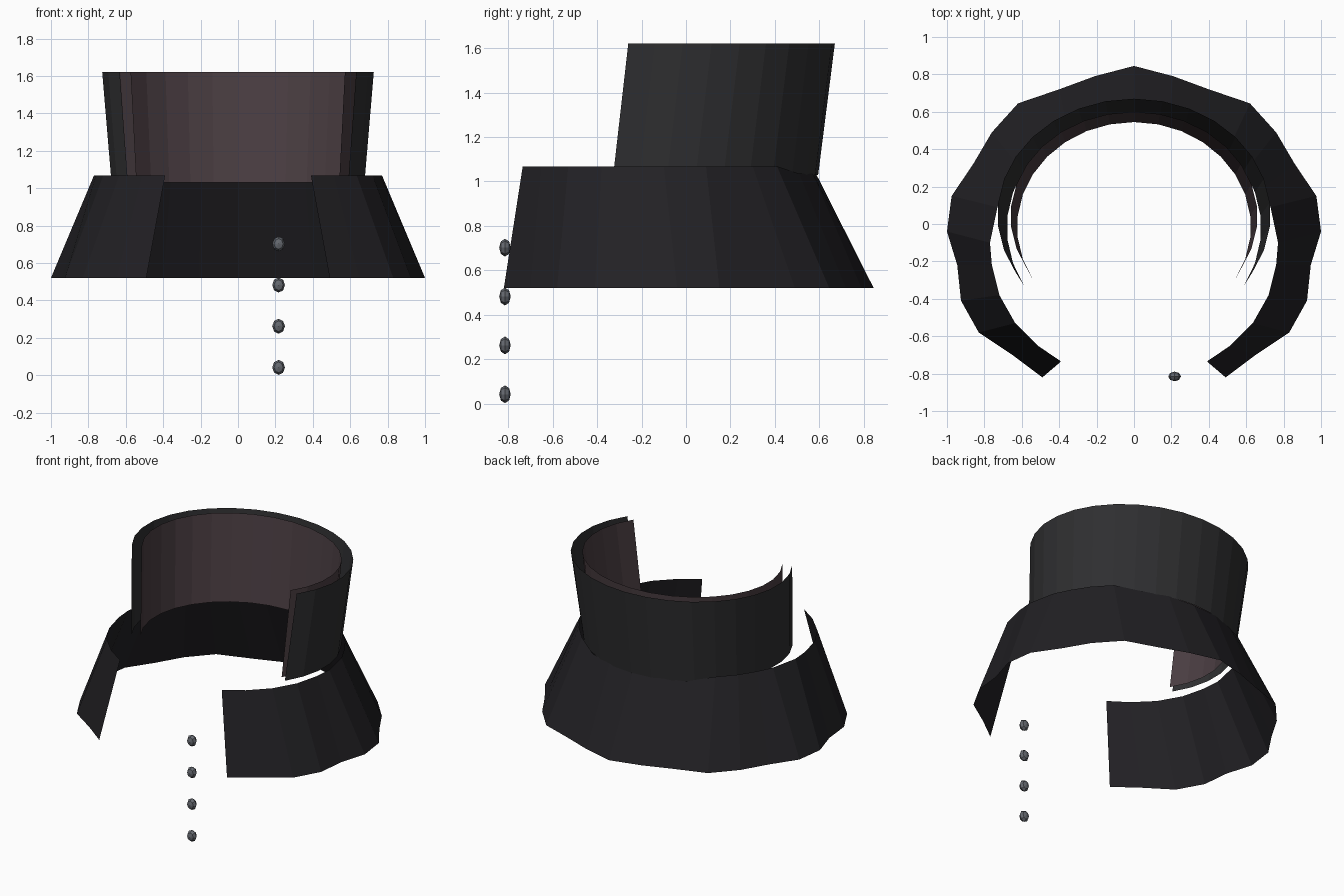
import bpy, bmesh, math
from mathutils import Matrix

if "Cube" in bpy.data.objects:
    bpy.data.objects.remove(bpy.data.objects["Cube"])


def material(name, rgb):
    m = bpy.data.materials.new(name)
    m.diffuse_color = (*rgb, 1)
    m.use_nodes = True
    m.node_tree.nodes["Principled BSDF"].inputs["Base Color"].default_value = m.diffuse_color
    return m


def add_object(name, bm, mat):
    mesh = bpy.data.meshes.new(name)
    bm.to_mesh(mesh)
    bm.free()
    mesh.materials.append(mat)
    ob = bpy.data.objects.new(name, mesh)
    bpy.context.collection.objects.link(ob)
    return ob


def strip(name, lower, upper, mat, inward=False):
    """Open sheet between two rows of points running left to right round the back."""
    bm = bmesh.new()
    a = [bm.verts.new(p) for p in lower]
    b = [bm.verts.new(p) for p in upper]
    for i in range(len(a) - 1):
        quad = (a[i], b[i], b[i + 1], a[i + 1])
        bm.faces.new(quad if inward else quad[::-1])
    bm.normal_update()
    return add_object(name, bm, mat)


def arc(rx, ry, cy, z, n=20):
    """Elliptical arc, open at the front."""
    angles = [math.radians(-30 + 240 * i / n) for i in range(n + 1)]
    return [(rx * math.cos(t), cy + ry * math.sin(t), z) for t in angles]


def mirrored(half):
    """Complete a half row that starts at the back centre."""
    return half[:0:-1] + [(-x, y, z) for x, y, z in half]


cloth = material("dark_cloth", (0.028, 0.028, 0.03))
cape_cloth = material("cape_cloth", (0.016, 0.015, 0.018))
lining = material("lining", (0.07, 0.048, 0.055))
metal = material("button_metal", (0.13, 0.14, 0.16))

# Standing collar: outer shell and separate lining
strip("collar_outer", arc(0.68, 0.615, -0.02, 1.03),
      arc(0.73, 0.62, 0.05, 1.62), cloth, inward=True).data.flip_normals()
strip("collar_lining", arc(0.625, 0.56, -0.015, 1.03),
      arc(0.66, 0.56, 0.04, 1.62), lining, inward=True)

# Flared shoulder cape with a faceted hem
hem = [(0, .845), (.21, .79), (.40, .72), (.62, .645), (.76, .49), (.86, .32),
       (.975, .15), (1, -.04), (.945, -.22), (.925, -.41), (.83, -.58),
       (.65, -.70), (.49, -.82)]
neck = [(0, .585), (.19, .57), (.36, .51), (.51, .41), (.61, .30), (.68, .19),
        (.73, .09), (.77, -.10), (.76, -.22), (.72, -.38), (.635, -.53),
        (.515, -.65), (.39, -.735)]
strip("shoulder_cape",
      mirrored([(x, y, 0.52) for x, y in hem]),
      mirrored([(x, y, 1.035 if y > 0.45 else 1.068) for x, y in neck]),
      cape_cloth)

# Column of buttons
for i in range(4):
    bm = bmesh.new()
    bmesh.ops.create_uvsphere(bm, u_segments=8, v_segments=4, radius=1)
    bmesh.ops.transform(
        bm, verts=bm.verts,
        matrix=Matrix.Translation((0.217, -0.815, 0.042 + 0.22 * i))
        @ Matrix.Diagonal((0.034, 0.026, 0.04, 1))
        @ Matrix.Rotation(math.pi / 2, 4, 'X'))
    add_object(f"button_{i + 1}", bm, metal)

# Outward normals on the cape
cape = bpy.data.objects["shoulder_cape"].data
if cape.polygons[len(cape.polygons) // 2].normal.y < 0:
    cape.flip_normals()
for name, sign in (("collar_outer", 1), ("collar_lining", -1)):
    me = bpy.data.objects[name].data
    if me.polygons[10].normal.y * sign < 0:
        me.flip_normals()
